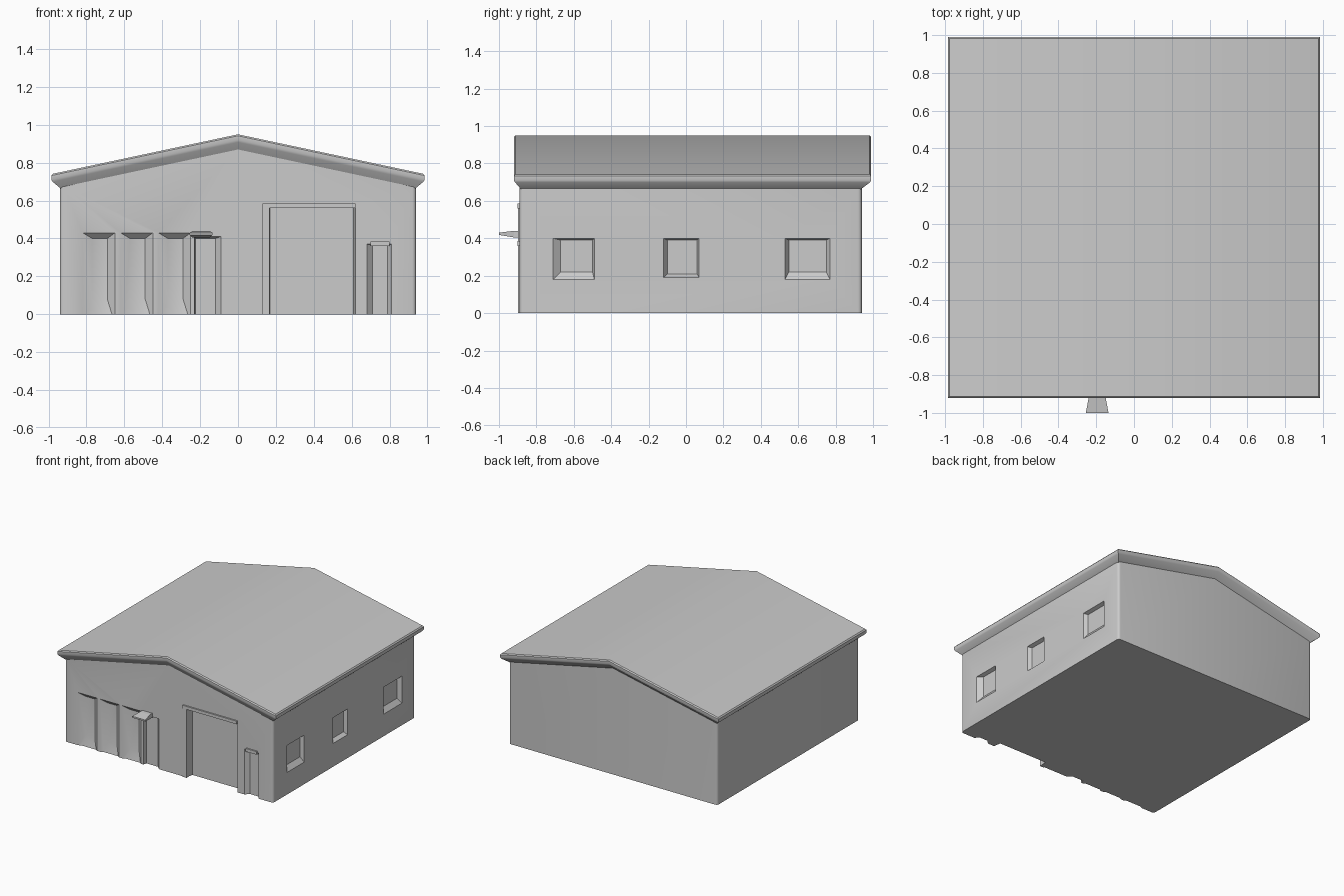
import bpy, bmesh
from mathutils import Vector

if "Cube" in bpy.data.objects:
    bpy.data.objects.remove(bpy.data.objects["Cube"])

WX, WY0, WY1 = 0.94, -0.89, 0.94      # wall extents
RX, RY0, RY1 = 0.985, -0.92, 0.99     # roof extents


def loft(name, rings, cap_start=True, bevel_vertical=0):
    """Skin a list of equal-length point rings into one mesh object."""
    bm = bmesh.new()
    vs = [[bm.verts.new(p) for p in r] for r in rings]
    n = len(rings[0])
    for a, b in zip(vs, vs[1:]):
        for i in range(n):
            j = (i + 1) % n
            bm.faces.new((a[i], a[j], b[j], b[i]))
    for r in ([vs[0]] if cap_start else []) + [vs[-1]]:
        for i in range(n // 2 - 1):
            bm.faces.new((r[i], r[i + 1], r[n - 2 - i], r[n - 1 - i]))
    bmesh.ops.recalc_face_normals(bm, faces=bm.faces)
    if bevel_vertical:
        edges = [e for e in bm.edges
                 if (e.verts[0].co - e.verts[1].co).xy.length < 1e-4
                 and abs(e.verts[0].co.x) > 0.5]
        bmesh.ops.bevel(bm, geom=edges, offset=bevel_vertical, segments=3,
                        profile=0.5, affect='EDGES')
    me = bpy.data.meshes.new(name)
    bm.to_mesh(me)
    bm.free()
    ob = bpy.data.objects.new(name, me)
    bpy.context.collection.objects.link(ob)
    return ob


def gable_ring(x, y0, y1, drop=None):
    """Six-point plan outline, following the roof slope unless flat on the ground."""
    pts = [(-x, y0), (0, y0), (x, y0), (x, y1), (0, y1), (-x, y1)]
    return [(px, py, 0 if drop is None else 0.95 - 0.213 * abs(px) - drop)
            for px, py in pts]


def rect(side, u0, u1, z0, z1, depth):
    """Rectangle parallel to the front or right wall, at a depth into it."""
    uv = [(u0, z0), (u1, z0), (u1, z1), (u0, z1)]
    if side == 'front':
        return [(u, WY0 + depth, z) for u, z in uv]
    return [(WX - depth, u, z) for u, z in uv]


def box(name, side, u0, u1, z0, z1, out, back=0.02):
    return loft(name, [rect(side, u0, u1, z0, z1, -out), rect(side, u0, u1, z0, z1, back)])


# Walls, and a roof with sloping soffit all round
walls = loft('walls', [gable_ring(WX, WY0, WY1), gable_ring(WX, WY0, WY1, 0.08)],
             bevel_vertical=0.02)
roof = loft('roof', [gable_ring(WX - 0.012, WY0 + 0.012, WY1 - 0.012, 0.095),
                     gable_ring(RX - 0.006, RY0 + 0.006, RY1 - 0.006, 0.042),
                     gable_ring(RX, RY0, RY1, 0.03),
                     gable_ring(RX, RY0, RY1, 0.008),
                     gable_ring(RX - 0.008, RY0 + 0.008, RY1 - 0.008, 0)],
            cap_start=False)

# Recesses: side, outer opening, inner opening, depth
recesses = [
    ('garage_door', 'front', (0.16, 0.62, -0.05, 0.57), (0.17, 0.61, -0.05, 0.56), 0.06),
    ('small_door', 'front', (-0.23, -0.09, -0.05, 0.41), (-0.225, -0.12, -0.05, 0.40), 0.03),
    ('narrow_window', 'front', (0.68, 0.81, -0.05, 0.37), (0.71, 0.79, -0.05, 0.365), 0.03),
    ('right_window_1', 'right', (-0.71, -0.49, 0.18, 0.40), (-0.67, -0.50, 0.22, 0.39), 0.03),
    ('right_window_2', 'right', (-0.12, 0.07, 0.19, 0.40), (-0.10, 0.06, 0.21, 0.39), 0.03),
    ('right_window_3', 'right', (0.53, 0.77, 0.18, 0.40), (0.55, 0.75, 0.22, 0.39), 0.03),
]
for i, x in enumerate((-0.82, -0.62, -0.42)):
    recesses.append((f'front_bay_{i + 1}', 'front', (x, x + 0.17, -0.05, 0.43),
                     (x + 0.05, x + 0.13, 0.08, 0.40), 0.03))

cutters = []
for name, side, outer, inner, depth in recesses:
    cut = loft(name + '_cutter', [rect(side, *outer, -0.05), rect(side, *outer, 0),
                                  rect(side, *inner, depth)])
    cut.hide_render = True
    cutters.append(cut)
    mod = walls.modifiers.new(name, 'BOOLEAN')
    mod.operation, mod.solver, mod.object = 'DIFFERENCE', 'EXACT', cut

# Apply the cuts and drop the wall top hidden beneath the roof
dg = bpy.context.evaluated_depsgraph_get()
bm = bmesh.new()
bm.from_mesh(bpy.data.meshes.new_from_object(walls.evaluated_get(dg)))
hidden = [f for f in bm.faces if f.normal.z > 0.9 and f.calc_center_median().z > 0.6]
bmesh.ops.delete(bm, geom=hidden, context='FACES')
walls.modifiers.clear()
bm.to_mesh(walls.data)
bm.free()
for cut in cutters:
    bpy.data.objects.remove(cut)

# Door trim, window ledge and the tapered awning over the small door
box('garage_door_lintel', 'front', 0.13, 0.62, 0.56, 0.585, 0.012)
box('garage_door_jamb', 'front', 0.13, 0.165, 0.0, 0.56, 0.008)
box('narrow_window_ledge', 'front', 0.70, 0.80, 0.36, 0.385, 0.012)
loft('awning', [rect('front', -0.24, -0.15, 0.405, 0.44, 0.02),
                rect('front', -0.24, -0.15, 0.405, 0.44, -0.03),
                rect('front', -0.255, -0.135, 0.418, 0.43, -0.11)])

# Soft shading with crisp edges
bpy.ops.object.select_all(action='DESELECT')
for ob in (walls, roof):
    ob.select_set(True)
bpy.context.view_layer.objects.active = walls
bpy.ops.object.shade_smooth_by_angle(angle=0.6)
